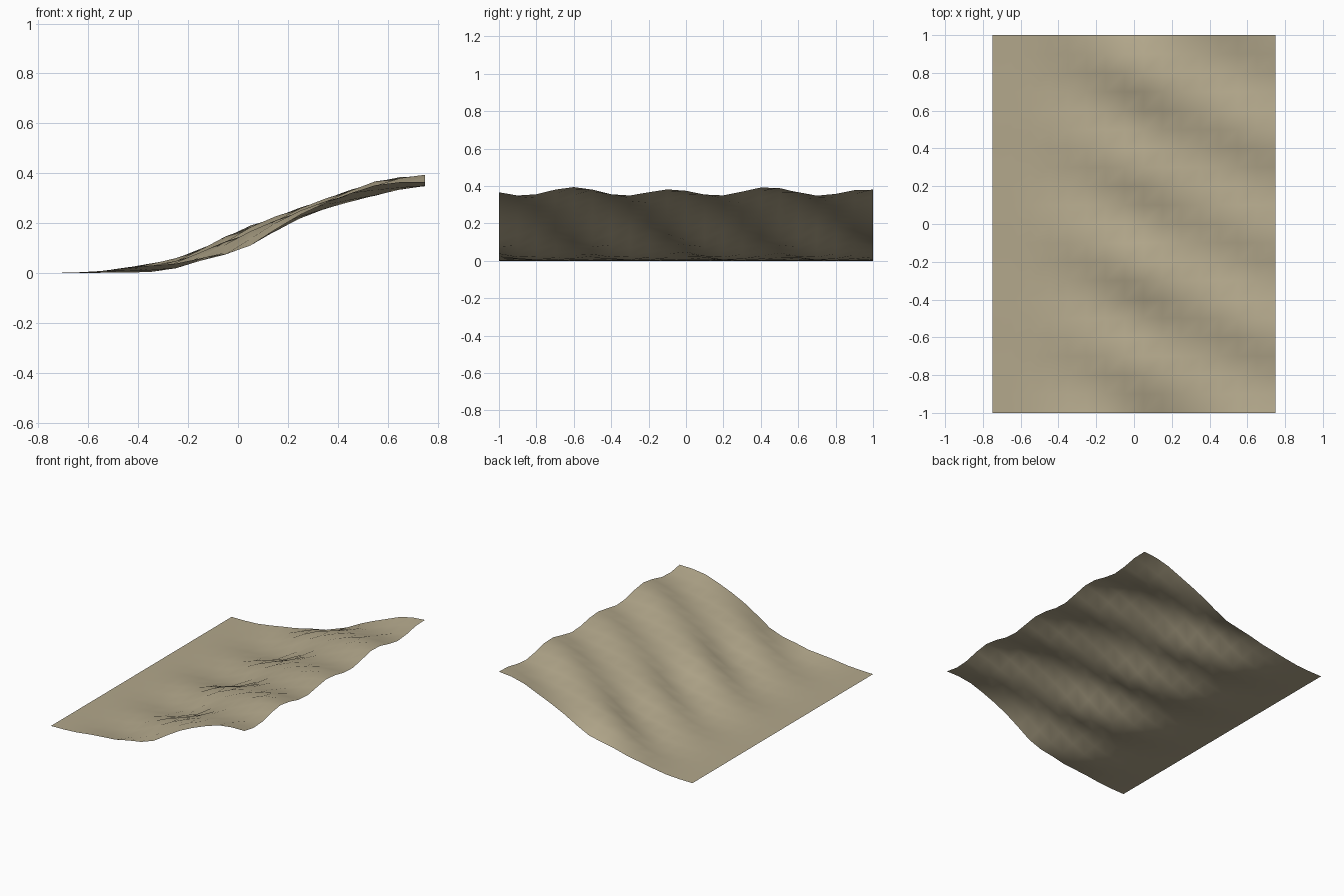
import bpy, bmesh, math

if "Cube" in bpy.data.objects:
    bpy.data.objects.remove(bpy.data.objects["Cube"])

# Slope profile along x (every 0.1 from -0.75): mean height and ripple amplitude
MEAN = [0, .001, .004, .010, .019, .036, .070, .105, .145, .193,
        .238, .275, .306, .335, .356, .368]
AMP = [0, .001, .003, .009, .015, .018, .021, .032, .035, .026,
       .019, .018, .021, .025, .022, .020]
NX, NY = 15, 20


def height(i, y):
    """Dune slope with ripples whose crests run diagonally downhill."""
    x = -0.75 + i * 0.1
    u = y + 0.5 * (x - 0.75) + 0.6
    wave = math.cos(math.tau * u / 0.52) + 0.3 * math.cos(math.tau * u / 1.04)
    return max(0.0, MEAN[i] + AMP[i] * wave)


# Sand slope: an open grid sheet
bm = bmesh.new()
rows = []
for i in range(NX + 1):
    ys = [-1 + 2 * j / NY for j in range(NY + 1)]
    rows.append([bm.verts.new((-0.75 + i * 0.1, y, height(i, y))) for y in ys])
for i in range(NX):
    for j in range(NY):
        f = bm.faces.new((rows[i][j], rows[i + 1][j],
                          rows[i + 1][j + 1], rows[i][j + 1]))
        f.smooth = True
mesh = bpy.data.meshes.new("sand_slope")
bm.to_mesh(mesh)
bm.free()

slope = bpy.data.objects.new("sand_slope", mesh)
bpy.context.collection.objects.link(slope)

# Sand colour
sand = bpy.data.materials.new("sand")
sand.diffuse_color = (0.45, 0.39, 0.26, 1)
sand.use_nodes = True
sand.node_tree.nodes["Principled BSDF"].inputs["Base Color"].default_value = sand.diffuse_color
mesh.materials.append(sand)
